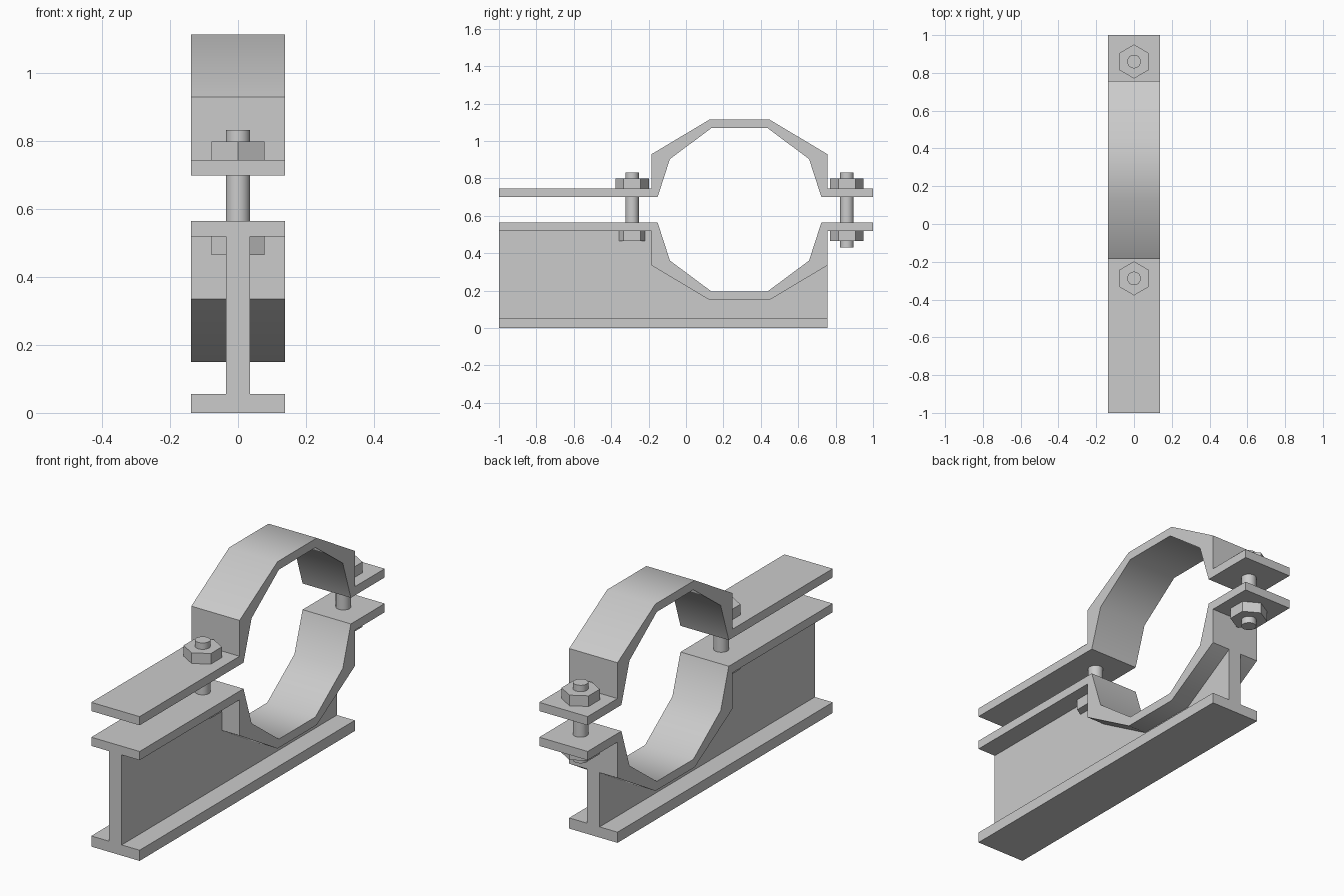
import bpy, bmesh, math

if "Cube" in bpy.data.objects:
    bpy.data.objects.remove(bpy.data.objects["Cube"])

HALF_W, WEB, C = 0.138, 0.036, 0.286   # strip half width, web half thickness, ring centre y
END = C + 0.47                         # back end of the rail
MID_Z = 0.6325                         # mirror plane between both clamp halves


def finish(name, bm):
    bmesh.ops.recalc_face_normals(bm, faces=bm.faces)
    me = bpy.data.meshes.new(name)
    bm.to_mesh(me)
    bm.free()
    ob = bpy.data.objects.new(name, me)
    bpy.context.collection.objects.link(ob)
    bpy.context.view_layer.objects.active = ob
    bpy.ops.object.select_all(action='DESELECT')
    ob.select_set(True)
    bpy.ops.object.shade_smooth_by_angle(angle=math.radians(40))
    return ob


def extrude_x(name, pts, half):
    """Extrude a (y, z) outline symmetrically along x."""
    bm = bmesh.new()
    face = bm.faces.new([bm.verts.new((-half, y, z)) for y, z in pts])
    geo = bmesh.ops.extrude_face_region(bm, geom=[face])['geom']
    bmesh.ops.translate(bm, vec=(2 * half, 0, 0),
                        verts=[v for v in geo if isinstance(v, bmesh.types.BMVert)])
    return finish(name, bm)


def prism(name, sides, radius, y, z0, z1):
    """Upright cylinder or hexagon with corners on the y axis."""
    bm = bmesh.new()
    ring = [bm.verts.new((radius * math.sin(2 * math.pi * i / sides),
                          y + radius * math.cos(2 * math.pi * i / sides), z0))
            for i in range(sides)]
    face = bm.faces.new(ring)
    geo = bmesh.ops.extrude_face_region(bm, geom=[face])['geom']
    bmesh.ops.translate(bm, vec=(0, 0, z1 - z0),
                        verts=[v for v in geo if isinstance(v, bmesh.types.BMVert)])
    return finish(name, bm)


# Clamp halves: (distance from ring centre, height above mirror plane)
inner = [(0.438, 0.0675), (0.372, 0.2715), (0.149, 0.4375)]
outer = [(0.16, 0.4825), (0.47, 0.2975), (0.47, 0.1125)]
left = lambda pts: [(C - d, h) for d, h in pts]
right = lambda pts: [(C + d, h) for d, h in pts]
profile = ([(-1, 0.1125), (-1, 0.0675)] + left(inner) + right(inner[::-1])
           + [(1, 0.0675), (1, 0.1125)] + right(outer[::-1]) + left(outer))
for name, s in (("upper_clamp", 1), ("lower_clamp", -1)):
    extrude_x(name, [(y, MID_Z + s * h) for y, h in profile], HALF_W)

# Rail: bottom flange and web cut to the lower clamp outline
extrude_x("bottom_flange", [(-1, 0), (END, 0), (END, 0.055), (-1, 0.055)], HALF_W)
saddle = [(y, MID_Z - h) for y, h in right(outer[1::-1]) + left(outer)]
extrude_x("web", [(-1, 0.055), (END, 0.055)] + saddle + [(-1, 0.52)], WEB)

# Bolts with a hexagonal nut above and below
for tag, y in (("front", C - 0.574), ("back", C + 0.574)):
    prism(tag + "_bolt", 24, 0.036, y, 0.43, 0.833)
    prism(tag + "_upper_nut", 6, 0.09, y, 0.745, 0.80)
    prism(tag + "_lower_nut", 6, 0.09, y, 0.465, 0.52)
